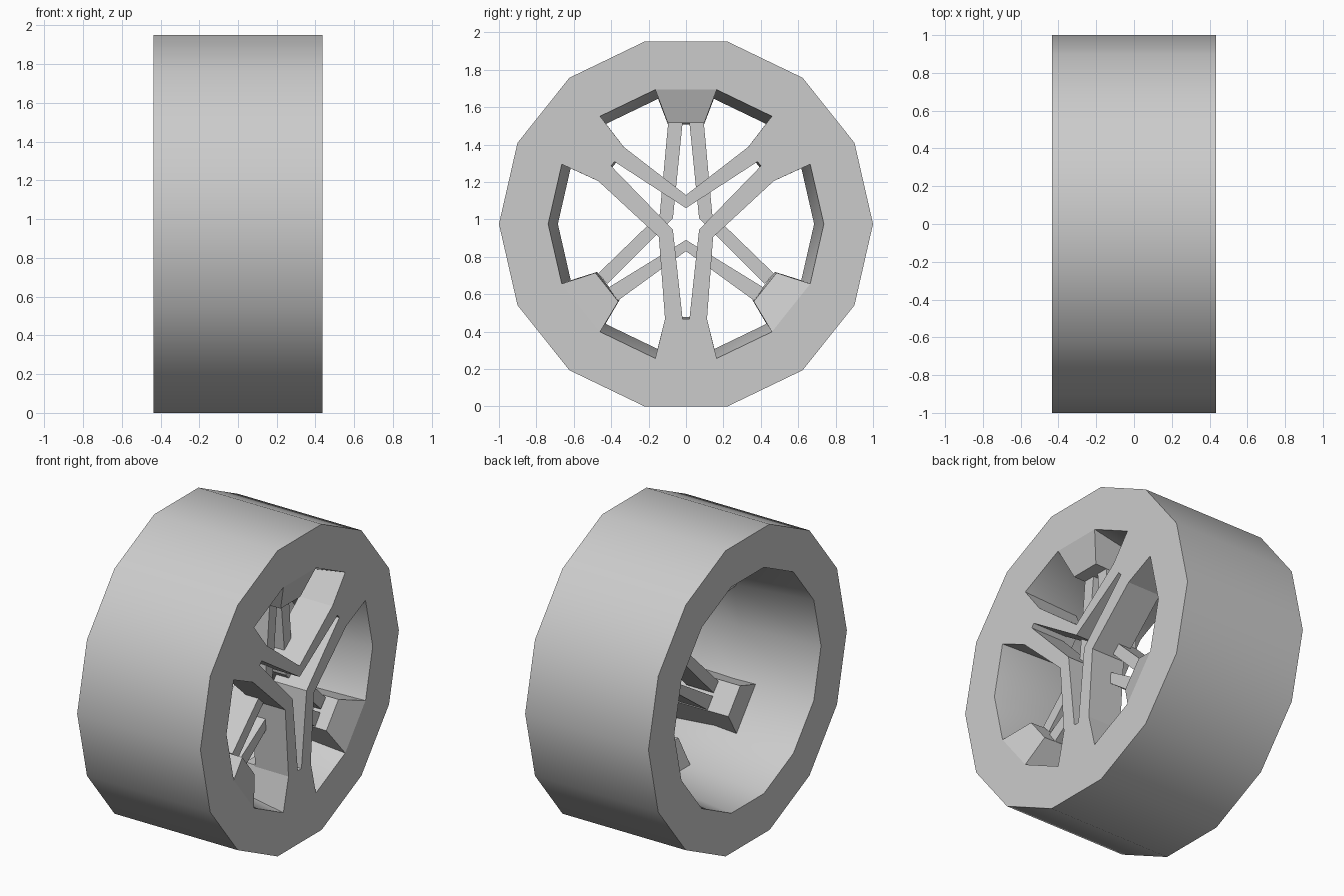
import bpy, bmesh, math

if "Cube" in bpy.data.objects:
    bpy.data.objects.remove(bpy.data.objects["Cube"])

N = 14                       # wheel side count
CZ = math.cos(math.pi / N)   # hub height
HALF = 0.435                 # half width
STEP = 2 * math.pi / N


def finish(name, bm):
    bmesh.ops.recalc_face_normals(bm, faces=bm.faces)
    me = bpy.data.meshes.new(name)
    bm.to_mesh(me)
    bm.free()
    ob = bpy.data.objects.new(name, me)
    bpy.context.collection.objects.link(ob)
    return ob


def loft(name, front, back):
    """Solid between two matching loops of (x, y, z)."""
    bm = bmesh.new()
    a = [bm.verts.new(p) for p in front]
    b = [bm.verts.new(p) for p in back]
    bm.faces.new(a)
    bm.faces.new(b)
    n = len(a)
    for i in range(n):
        j = (i + 1) % n
        bm.faces.new((a[i], a[j], b[j], b[i]))
    return finish(name, bm)


def polar(r, ang, x):
    return (x, r * math.cos(ang), CZ + r * math.sin(ang))


# Tyre and barrel: one closed ring profile (x, radius) turned about the axle
profile = [(HALF, 1.0), (HALF, 0.737), (0.1, 0.685), (-HALF, 0.74), (-HALF, 1.0)]
bm = bmesh.new()
rings = [[bm.verts.new(polar(r, i * STEP, x)) for x, r in profile] for i in range(N)]
for i in range(N):
    a, b = rings[i], rings[(i + 1) % N]
    for k in range(len(profile)):
        m = (k + 1) % len(profile)
        bm.faces.new((a[k], a[m], b[m], b[k]))
rim = finish("wheel_rim", bm)
bpy.context.view_layer.objects.active = rim
rim.select_set(True)
bpy.ops.object.shade_smooth_by_angle(angle=math.radians(30))


# Spoke roots: wedges reaching in from the rim, each one rim side wide
def root(name, first, r_in, half_w, x_tip, x_back_out, x_back_in):
    a0, a1 = first * STEP, (first + 1) * STEP
    mid, d = (a0 + a1) / 2, math.asin(half_w / r_in)
    front = [polar(0.737, a0, HALF), polar(0.737, a1, HALF),
             polar(r_in, mid + d, x_tip), polar(r_in, mid - d, x_tip)]
    back = [polar(0.71, a0, x_back_out), polar(0.71, a1, x_back_out),
            polar(r_in - 0.01, mid + d, x_back_in), polar(r_in - 0.01, mid - d, x_back_in)]
    loft(name, front, back)


for first in (1, 5, 10):
    root("front_spoke_root", first, 0.519, 0.112, HALF, 0.07, 0.13)
for first in (3, 8, 12):
    root("rear_spoke_root", first, 0.55, 0.098, 0.37, -0.05, -0.05)


# Chevron spokes: bent bars (y, z from hub) joining neighbouring roots
def bar(name, pts, x0, x1):
    loft(name, [(x1, y, CZ + z) for y, z in pts], [(x0, y, CZ + z) for y, z in pts])


def chevrons(prefix, centre, side, x0, x1):
    bar(prefix + "_centre_chevron", centre, x0, x1)
    for s in (1, -1):
        bar(prefix + "_side_chevron", [(s * y, z) for y, z in side], x0, x1)


front_centre = [(0.33, 0.41), (0, 0.155), (-0.33, 0.41),
                (-0.385, 0.335), (0, 0.085), (0.385, 0.335)]
front_side = [(0.475, 0.235), (0.145, -0.07), (0.112, -0.51),
              (0.018, -0.51), (0.07, -0.03), (0.41, 0.32)]
chevrons("front", front_centre, front_side, 0.2, HALF)

rear_centre = [(0.365, -0.41), (0, -0.145), (-0.365, -0.41),
               (-0.415, -0.34), (0, -0.085), (0.415, -0.34)]
rear_side = [(0.47, -0.265), (0.14, 0.055), (0.095, 0.545),
             (0.018, 0.545), (0.07, 0.03), (0.42, -0.32)]
chevrons("rear", rear_centre, rear_side, 0.1, 0.29)
